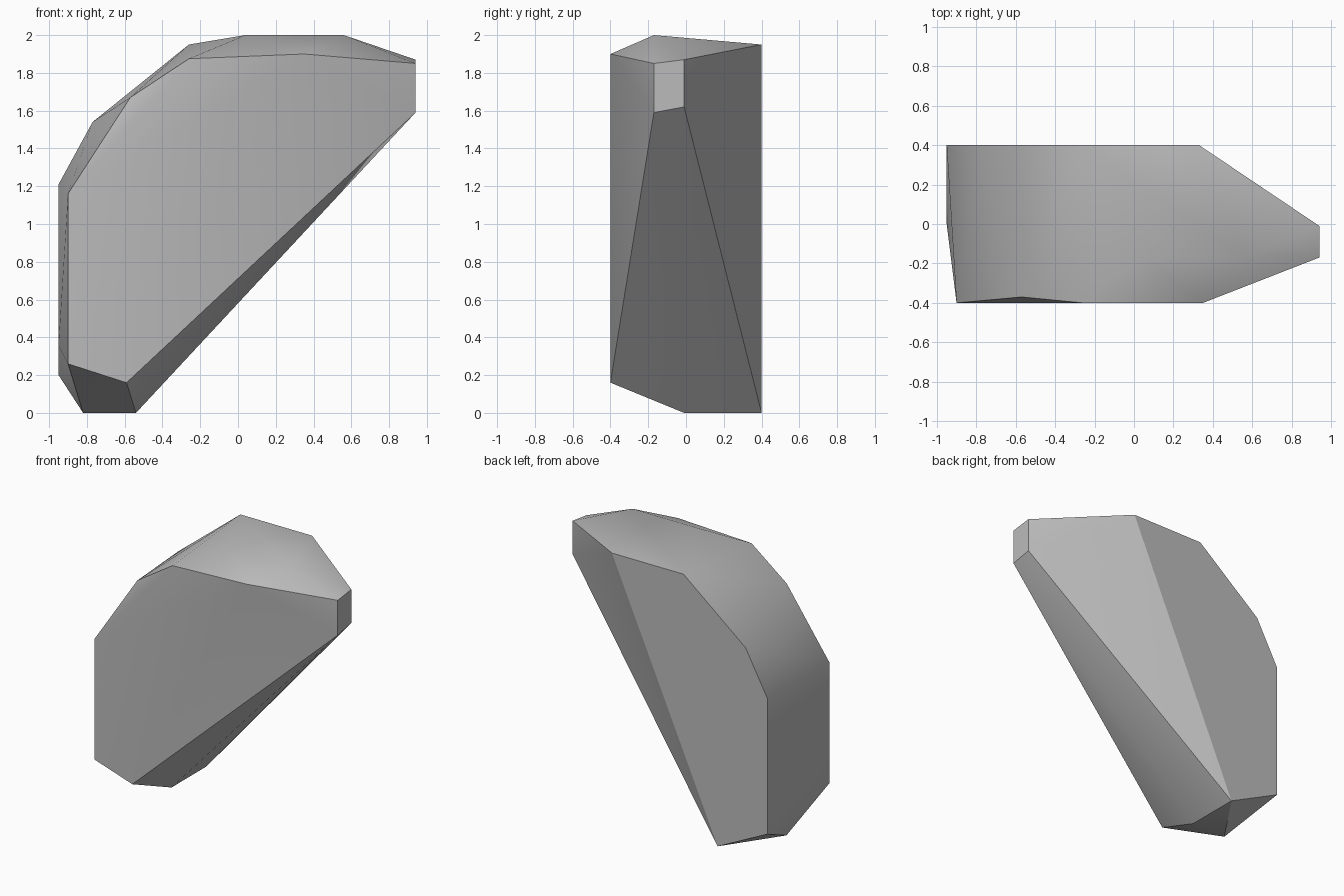
import bpy, bmesh, math

cube = bpy.data.objects.get("Cube")
if cube:
    bpy.data.objects.remove(cube, do_unlink=True)

# Plain stone grey
stone = bpy.data.materials.new("stone_grey")
stone.use_nodes = True
colour = (0.5, 0.5, 0.5, 1)
stone.diffuse_color = colour
stone.node_tree.nodes["Principled BSDF"].inputs["Base Color"].default_value = colour

# Corners of the chipped block, grouped by the side they shape
back = [(x, 0.4, z) for x, z in
        [(-.95, .2), (-.95, 1.21), (-.77, 1.54), (-.26, 1.95), (.33, 1.95), (-.54, 0)]]
front = [(x, -0.4, z) for x, z in
         [(-.9, .26), (-.9, 1.16), (-.26, 1.875), (.35, 1.9), (-.59, .16)]]
tip = [(.94, -.17, 1.59), (.94, -.17, 1.85), (.94, -.01, 1.87), (.94, -.01, 1.62)]
ridge = [(.04, -.17, 2), (.56, -.17, 2), (-.57, -.37, 1.67)]
base = [(-.82, -.01, 0), (-.54, -.01, 0), (-.95, 0, .36)]

# Wrap the corners in one convex faceted rock
bm = bmesh.new()
for corner in back + front + tip + ridge + base:
    bm.verts.new(corner)
result = bmesh.ops.convex_hull(bm, input=bm.verts[:])
unused = {g for g in result["geom_interior"] + result["geom_unused"]
          if isinstance(g, bmesh.types.BMVert)}
bmesh.ops.delete(bm, geom=list(unused), context="VERTS")
bmesh.ops.dissolve_limit(bm, angle_limit=math.radians(0.5),
                         verts=bm.verts[:], edges=bm.edges[:])
bmesh.ops.recalc_face_normals(bm, faces=bm.faces[:])

mesh = bpy.data.meshes.new("rock")
bm.to_mesh(mesh)
bm.free()
mesh.materials.append(stone)
rock = bpy.data.objects.new("rock", mesh)
bpy.context.collection.objects.link(rock)

# Soft shading over the shallow bends, sharp chipped edges elsewhere
bpy.ops.object.select_all(action="DESELECT")
rock.select_set(True)
bpy.context.view_layer.objects.active = rock
bpy.ops.object.shade_smooth_by_angle(angle=math.radians(30))
